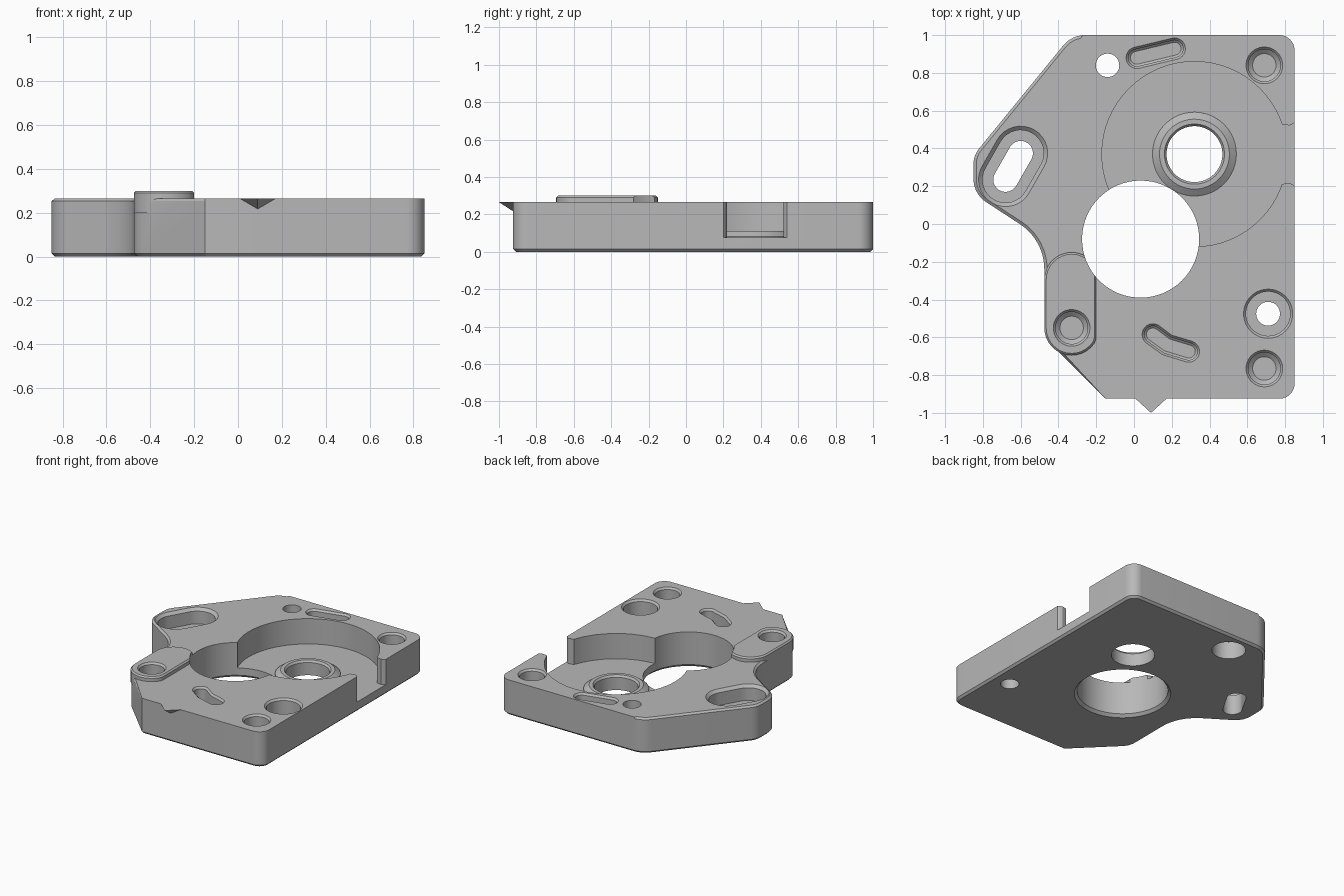
import bpy, bmesh, math
from mathutils import Vector

cube = bpy.data.objects.get("Cube")
if cube:
    bpy.data.objects.remove(cube, do_unlink=True)

TOP, BOSS_TOP, FLOOR = 0.265, 0.30, 0.075

metal = bpy.data.materials.new("machined_grey")
metal.use_nodes = True
grey = (0.48, 0.48, 0.48, 1)
metal.diffuse_color = grey
metal.node_tree.nodes["Principled BSDF"].inputs["Base Color"].default_value = grey


def finish(name, bm):
    bmesh.ops.recalc_face_normals(bm, faces=bm.faces)
    mesh = bpy.data.meshes.new(name)
    bm.to_mesh(mesh)
    bm.free()
    mesh.materials.append(metal)
    obj = bpy.data.objects.new(name, mesh)
    bpy.context.collection.objects.link(obj)
    return obj


def loft(name, rings):
    """Solid through a stack of (outline, z) rings with equal point counts."""
    bm = bmesh.new()
    loops = [[bm.verts.new((x, y, z)) for x, y in pts] for pts, z in rings]
    for a, b in zip(loops, loops[1:]):
        for i in range(len(a)):
            j = (i + 1) % len(a)
            bm.faces.new((a[i], a[j], b[j], b[i]))
    bm.faces.new(loops[0])
    bm.faces.new(loops[-1])
    return finish(name, bm)


def slot(path, r, n=16):
    """Round-ended outline around a path; one point gives a circle."""
    pts = [Vector(p) for p in path]
    if len(pts) == 1:
        n *= 4
        return [(pts[0].x + r * math.cos(math.tau * i / n),
                 pts[0].y + r * math.sin(math.tau * i / n)) for i in range(n)]
    out = []
    for line in (pts, pts[::-1]):
        for k, p in enumerate(line[1:], 1):
            d = (line[min(k + 1, len(line) - 1)] - line[k - 1])
            a = math.atan2(d.y, d.x) - math.pi / 2
            steps = range(n + 1) if k == len(line) - 1 else (0,)
            out += [(p.x + r * math.cos(a + math.pi * i / n),
                     p.y + r * math.sin(a + math.pi * i / n)) for i in steps]
    return out


def fillet(corners, n=10):
    """Outline with each (x, y, radius) corner rounded."""
    out = []
    for i, (x, y, r) in enumerate(corners):
        p = Vector((x, y))
        a = (Vector(corners[i - 1][:2]) - p).normalized()
        b = (Vector(corners[(i + 1) % len(corners)][:2]) - p).normalized()
        if r == 0:
            out.append((x, y))
            continue
        half = a.angle(b) / 2
        c = p + (a + b).normalized() * (r / math.sin(half))
        t = r / math.tan(half)
        u, v = p + a * t - c, p + b * t - c
        sweep = math.pi - 2 * half
        for k in range(n + 1):
            f = k / n
            w = (u * math.sin((1 - f) * sweep) + v * math.sin(f * sweep)) / math.sin(sweep)
            out.append(tuple(c + w))
    return out


def inset(pts, d, rule=lambda x, y: True):
    """Move outline points inward by d where the rule holds."""
    out = []
    for i, (x, y) in enumerate(pts):
        p = Vector((x, y))
        a = (p - Vector(pts[i - 1])).normalized()
        b = (Vector(pts[(i + 1) % len(pts)]) - p).normalized()
        na, nb = Vector((-a.y, a.x)), Vector((-b.y, b.x))
        m = (na + nb) / (1 + na.dot(nb))
        out.append(tuple(p + m * d) if rule(x, y) else (x, y))
    return out


def combine(target, other, operation):
    mod = target.modifiers.new(operation, 'BOOLEAN')
    mod.operation, mod.object, mod.solver = operation, other, 'EXACT'
    bpy.context.view_layer.objects.active = target
    bpy.ops.object.modifier_apply(modifier=mod.name)
    bpy.data.objects.remove(other, do_unlink=True)


# Plate body: chamfered underneath all round and on top along the left-hand edges
outline = fillet([(0.85, -0.925, 0.08), (0.85, 1, 0.08), (-0.33, 1, 0.15),
                  (-0.85, 0.363, 0.13), (-0.85, 0.16, 0.147), (-0.475, -0.085, 0.285),
                  (-0.475, -0.6, 0.14), (-0.15, -0.925, 0)])
plate = loft("plate", [(inset(outline, 0.015), 0), (outline, 0.015), (outline, TOP - 0.012),
                       (inset(outline, 0.015, lambda x, y: x < -0.28), TOP)])

# Raised pad with a flat inner side
pad = [(min(x, -0.2), y) for x, y in slot([(-0.33, -0.55), (-0.33, -0.295)], 0.145)]
pad_top = [(min(x, -0.21), y) for x, y in slot([(-0.33, -0.55), (-0.33, -0.295)], 0.135)]
combine(plate, loft("raised_pad", [(pad, 0.2), (pad, BOSS_TOP - 0.01), (pad_top, BOSS_TOP)]), 'UNION')


def cut(path, profile):
    combine(plate, loft("cutter", [(slot(path, r), z) for r, z in profile]), 'DIFFERENCE')


# Round pocket with a flared opening through the side
seat = (0.32, 0.37)
cut([seat], [(0.49, FLOOR), (0.49, 0.4)])
half = [(0.70, 0.158), (0.79, 0.158), (0.82, 0.152), (0.84, 0.16), (0.852, 0.172), (0.9, 0.172)]
neck = [(x, seat[1] - h) for x, h in half] + [(x, seat[1] + h) for x, h in reversed(half)]
combine(plate, loft("cutter", [(neck, FLOOR), (neck, 0.4)]), 'DIFFERENCE')

# Bevelled collar round the seat hole
collar = [(0.222, 0.05), (0.222, FLOOR + 0.008), (0.185, 0.11)]
combine(plate, loft("collar", [(slot([seat], r), z) for r, z in collar]), 'UNION')
cut([seat], [(0.148, -0.1), (0.148, 0.095), (0.16, 0.111), (0.16, 0.2)])

# Main bore, chamfered at the bottom
cut([(0.035, -0.08)], [(0.33, -0.01), (0.33, 0), (0.31, 0.02), (0.31, 0.4)])

# Blind screw recesses
for x, y, top in [(0.69, 0.84, TOP), (0.69, -0.765, TOP), (-0.33, -0.55, BOSS_TOP)]:
    cut([(x, y)], [(0.097, top + 0.05), (0.097, top), (0.085, top - 0.014),
                   (0.085, top - 0.11), (0.062, top - 0.13)])

# Stepped through holes
cut([(0.71, -0.475)], [(0.13, 0.3), (0.13, TOP), (0.117, TOP - 0.014),
                       (0.117, 0.13), (0.063, 0.13), (0.063, -0.1)])
cut([(-0.14, 0.84)], [(0.115, -0.1), (0.115, 0.13), (0.062, 0.13), (0.062, 0.4)])

# Stepped through slot on the left, then two blind slots
cut([(-0.68, 0.235), (-0.60, 0.375)], [(0.143, 0.3), (0.143, TOP), (0.122, TOP - 0.02),
                                       (0.122, 0.15), (0.065, 0.15), (0.065, -0.1)])
for path in ([(0.015, 0.88), (0.215, 0.928)], [(0.1, -0.585), (0.175, -0.64), (0.29, -0.675)]):
    cut(path, [(0.057, 0.3), (0.057, TOP), (0.045, TOP - 0.014), (0.045, 0.16), (0.034, 0.15)])

# Small pointer on the front edge
bm = bmesh.new()
for co in [(0.005, -0.922, TOP), (0.175, -0.922, TOP), (0.09, -1, TOP), (0.09, -0.922, 0.215)]:
    bm.verts.new(co)
bmesh.ops.convex_hull(bm, input=bm.verts)
finish("pointer", bm)

# Smooth curved walls, keep edges crisp
bpy.ops.object.select_all(action='DESELECT')
plate.select_set(True)
bpy.context.view_layer.objects.active = plate
bpy.ops.object.shade_smooth_by_angle(angle=math.radians(25))
